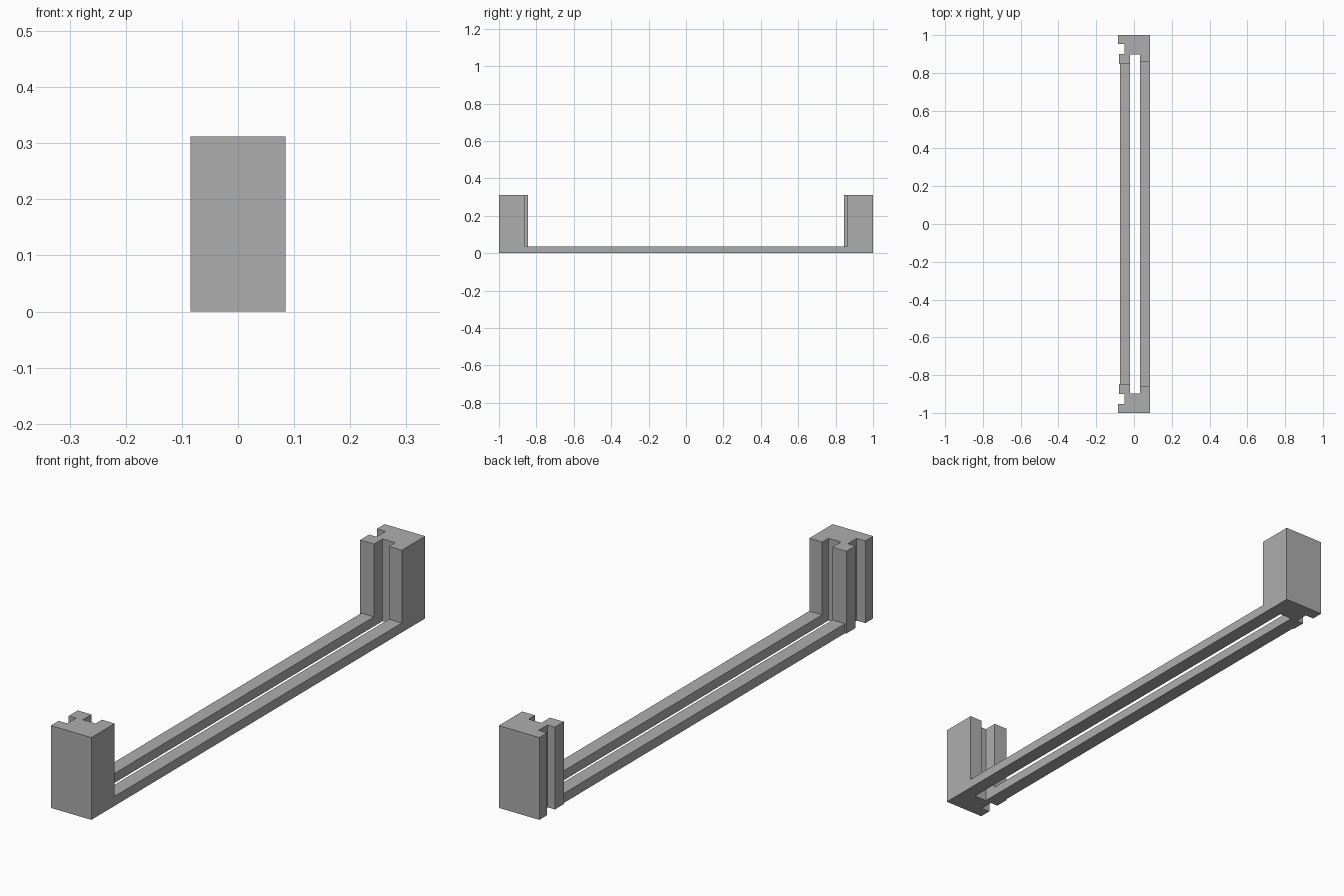
import bpy
import bmesh

cube = bpy.data.objects.get("Cube")
if cube:
    bpy.data.objects.remove(cube, do_unlink=True)

GREY = (0.42, 0.42, 0.42, 1.0)
grey = bpy.data.materials.new("plain grey")
grey.use_nodes = True
grey.diffuse_color = GREY
bsdf = grey.node_tree.nodes["Principled BSDF"]
bsdf.inputs["Base Color"].default_value = GREY
bsdf.inputs["Roughness"].default_value = 0.7


def extrude_profile(name, points, height):
    """Stand a flat outline on the ground and extrude it upwards."""
    bm = bmesh.new()
    face = bm.faces.new([bm.verts.new((x, y, 0)) for x, y in points])
    result = bmesh.ops.extrude_face_region(bm, geom=[face])
    top = [v for v in result["geom"] if isinstance(v, bmesh.types.BMVert)]
    bmesh.ops.translate(bm, verts=top, vec=(0, 0, height))
    bmesh.ops.recalc_face_normals(bm, faces=bm.faces[:])
    mesh = bpy.data.meshes.new(name)
    bm.to_mesh(mesh)
    bm.free()
    mesh.materials.append(grey)
    obj = bpy.data.objects.new(name, mesh)
    bpy.context.collection.objects.link(obj)
    return obj


POST_HEIGHT = 0.312
RAIL_HEIGHT = 0.036
LEFT_END, RIGHT_END = 0.86, 0.846   # where the rails meet the posts

# Post outline: side groove, tongue, inner slot and solid outer wall
post = [(0.085, 1), (-0.085, 1), (-0.085, 0.953), (-0.049, 0.953),
        (-0.049, 0.9), (-0.08, 0.9), (-0.08, RIGHT_END), (-0.022, RIGHT_END),
        (-0.022, 0.898), (0.031, 0.898), (0.031, LEFT_END), (0.085, LEFT_END)]

# Mirrored end posts
for name, side in (("back_post", 1), ("front_post", -1)):
    extrude_profile(name, [(x, y * side) for x, y in post], POST_HEIGHT)

# Long floor rails with an open gap between them
for name, x0, x1, end in (("left_rail", 0.031, 0.085, LEFT_END),
                          ("right_rail", -0.075, -0.022, RIGHT_END)):
    extrude_profile(name, [(x0, -end), (x1, -end), (x1, end), (x0, end)],
                    RAIL_HEIGHT)
